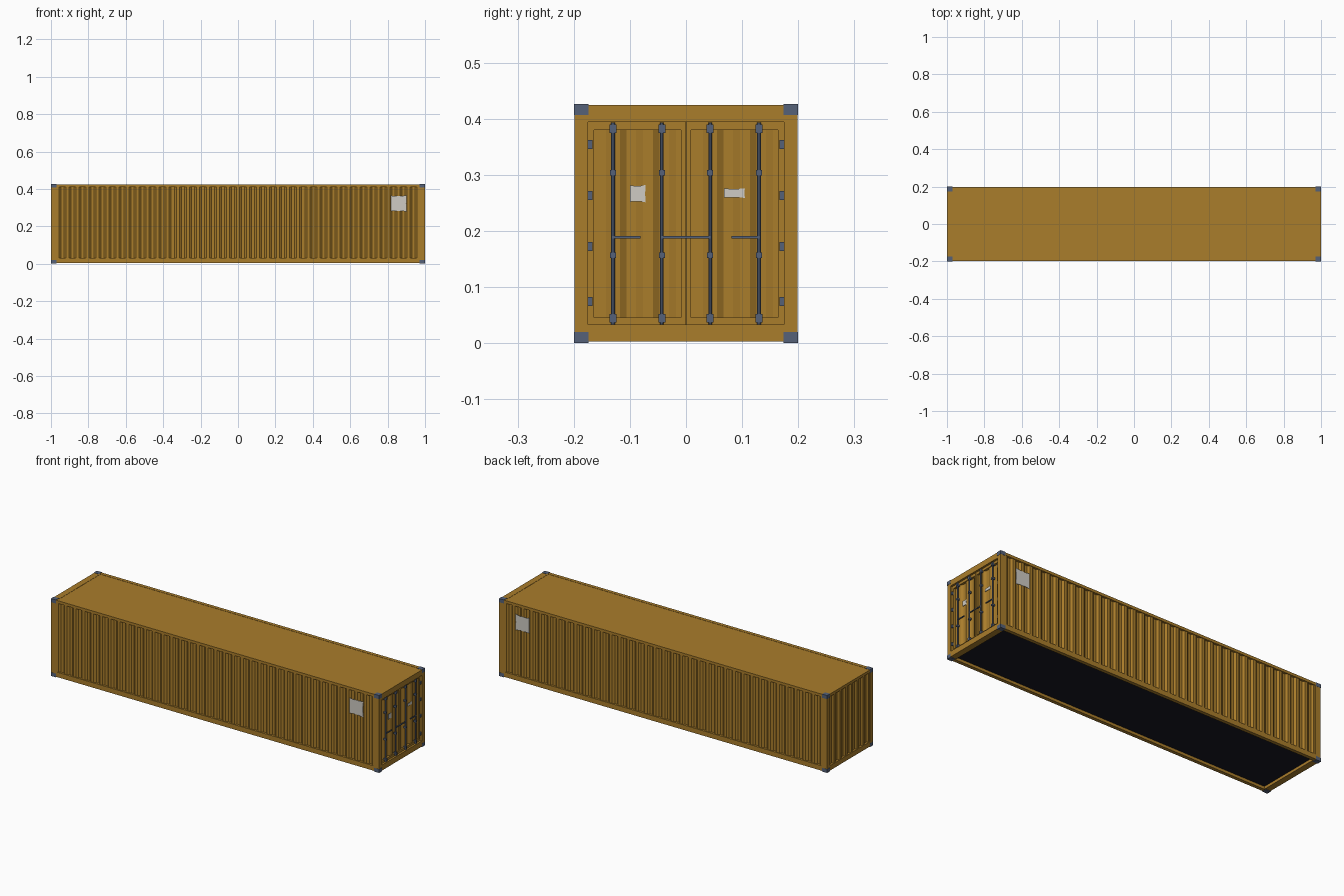
import bpy
import bmesh
from mathutils import Vector

cube = bpy.data.objects.get("Cube")
if cube:
    bpy.data.objects.remove(cube)


def material(name, rgb):
    mat = bpy.data.materials.new(name)
    mat.use_nodes = True
    mat.diffuse_color = (*rgb, 1)
    mat.node_tree.nodes["Principled BSDF"].inputs["Base Color"].default_value = (*rgb, 1)
    return mat


OCHRE = material("ochre paint", (0.4, 0.205, 0.024))
STEEL = material("blue grey steel", (0.09, 0.12, 0.19))
WHITE = material("label white", (0.62, 0.6, 0.55))
DARK = material("dark floor", (0.009, 0.009, 0.016))


# Each placement turns (across, up, outward) into x, y, z
def on_side(s):
    return lambda u, v, d: Vector((u, s * d, v))


def on_end(s):
    return lambda u, v, d: Vector((s * d, u, v))


def finish(name, bm, mat):
    bmesh.ops.recalc_face_normals(bm, faces=bm.faces)
    mesh = bpy.data.meshes.new(name)
    bm.to_mesh(mesh)
    bm.free()
    mesh.materials.append(mat)
    obj = bpy.data.objects.new(name, mesh)
    bpy.context.collection.objects.link(obj)
    return obj


def prism(name, low, high, mat):
    """Solid between two matching loops of points."""
    bm = bmesh.new()
    a = [bm.verts.new(p) for p in low]
    b = [bm.verts.new(p) for p in high]
    bm.faces.new(a)
    bm.faces.new(b)
    for i in range(len(a)):
        j = (i + 1) % len(a)
        bm.faces.new((a[i], a[j], b[j], b[i]))
    return finish(name, bm, mat)


def corners(u0, u1, v0, v1):
    return [(u0, v0), (u1, v0), (u1, v1), (u0, v1)]


def slab(name, place, u0, u1, v0, v1, d0, d1, mat):
    loop = corners(u0, u1, v0, v1)
    return prism(name, [place(u, v, d0) for u, v in loop],
                 [place(u, v, d1) for u, v in loop], mat)


def ring(name, place, outer, inner, d0, d1):
    """Rectangular frame with a rectangular opening."""
    bm = bmesh.new()
    loops = [[bm.verts.new(place(u, v, d)) for u, v in corners(*rect)]
             for rect, d in ((outer, d0), (outer, d1), (inner, d1), (inner, d0))]
    for k in range(4):
        a, b = loops[k], loops[(k + 1) % 4]
        for i in range(4):
            j = (i + 1) % 4
            bm.faces.new((a[i], a[j], b[j], b[i]))
    return finish(name, bm, OCHRE)


def corrugated(name, place, profile, v0, v1, back):
    """Upright folded sheet from (across, outward) points."""
    loop = profile + [(profile[-1][0], back), (profile[0][0], back)]
    return prism(name, [place(u, v0, d) for u, d in loop],
                 [place(u, v1, d) for u, d in loop], OCHRE)


def folds(u0, u1, count, crest, groove):
    pitch = (u1 - u0) / count
    points = []
    for i in range(count):
        for t, d in ((0.15, crest), (0.35, groove), (0.65, groove), (0.85, crest)):
            points.append((u0 + (i + t) * pitch, d))
    return [(u0, crest)] + points + [(u1, crest)]


def label(name, place, u0, u1, v0, v1, d):
    """Thin plate with slightly wavy edges."""
    w, h = u1 - u0, v1 - v0
    shape = [(0, 0.03), (0.35, 0.06), (0.7, 0.05), (1, 0), (0.97, 0.5),
             (1, 1), (0.65, 0.95), (0.3, 0.95), (0, 0.98)]
    pts = [(u0 + a * w, v0 + b * h) for a, b in shape]
    prism(name, [place(u, v, d) for u, v in pts],
          [place(u, v, d + 0.0015) for u, v in pts], WHITE)


# Long side walls, with frame, folded sheet and label
for s, side in ((-1, "right"), (1, "left")):
    place = on_side(s)
    ring(side + "_side_frame", place, (-0.999, 0.999, 0.003, 0.425),
         (-0.965, 0.965, 0.03, 0.41), 0.18, 0.199)
    corrugated(side + "_side_wall", place, folds(-0.966, 0.966, 36, 0.1955, 0.187),
               0.029, 0.411, 0.182)
    label(side + "_side_label", place, 0.818, 0.902, 0.278, 0.366, 0.1957)

# End frames
door_end, blank_end = on_end(1), on_end(-1)
ring("door_frame", door_end, (-0.199, 0.199, 0.003, 0.425),
     (-0.175, 0.175, 0.033, 0.394), 0.965, 0.999)
ring("blank_end_frame", blank_end, (-0.199, 0.199, 0.003, 0.425),
     (-0.175, 0.175, 0.03, 0.41), 0.965, 0.999)
corrugated("blank_end_wall", blank_end, folds(-0.176, 0.176, 7, 0.9955, 0.987),
           0.029, 0.411, 0.98)

# Roof and floor, set in between the rails
flat = lambda u, v, d: Vector((u, v, d))
slab("roof", flat, -0.97, 0.97, -0.182, 0.182, 0.405, 0.4237, OCHRE)
slab("floor", flat, -0.97, 0.97, -0.182, 0.182, 0.018, 0.03, DARK)

# Corner castings
for sx in (-1, 1):
    for sy in (-1, 1):
        for z, level in ((0, "bottom"), (0.4065, "top")):
            x0, x1 = sorted((sx, sx * 0.97))
            y0, y1 = sorted((sy * 0.2, sy * 0.174))
            slab(level + "_corner_casting", flat, x0, x1, y0, y1, z, z + 0.02, STEEL)

# Door leaves with folded panels
slab("door_backing", door_end, -0.176, 0.176, 0.03, 0.4, 0.96, 0.972, OCHRE)
for s, side in ((-1, "right"), (1, "left")):
    u0, u1 = sorted((s * 0.0005, s * 0.175))
    p0, p1 = sorted((s * 0.009, s * 0.164))
    ring(side + "_door_leaf", door_end, (u0, u1, 0.033, 0.394),
         (p0, p1, 0.046, 0.38), 0.965, 0.988)
    crest, groove = 0.984, 0.976
    profile = [(p0, groove), (p0 + 0.021, groove), (p0 + 0.033, crest)]
    for start in (0.046, 0.105):
        profile += [(p0 + start, crest), (p0 + start + 0.012, groove),
                    (p0 + start + 0.029, groove), (p0 + start + 0.041, crest)]
    profile.append((p1, crest))
    corrugated(side + "_door_panel", door_end, profile, 0.045, 0.381, 0.97)
    # Hinges
    for z in (0.074, 0.172, 0.263, 0.354):
        h0, h1 = sorted((s * 0.167, s * 0.1745))
        slab(side + "_hinge", door_end, h0, h1, z - 0.008, z + 0.008, 0.985, 0.996, STEEL)
    # Locking rods, brackets and handles
    for y, handle_end in ((0.043, 0), (0.13, 0.081)):
        c = s * y
        bpy.ops.mesh.primitive_cylinder_add(vertices=8, radius=0.0033, depth=0.36,
                                            location=(0.992, c, 0.2135))
        rod = bpy.context.object
        rod.name = side + "_locking_rod"
        rod.data.materials.append(STEEL)
        for z, w, h in ((0.0445, 0.0062, 0.0075), (0.157, 0.0052, 0.0048),
                        (0.304, 0.0052, 0.0048), (0.382, 0.0062, 0.0075)):
            slab(side + "_rod_bracket", door_end, c - w, c + w, z - h, z + h,
                 0.982, 0.997, STEEL)
        g0, g1 = sorted((c, s * handle_end))
        slab(side + "_door_handle", door_end, g0, g1, 0.187, 0.1915, 0.991, 0.996, STEEL)

# Door labels
label("right_door_label", door_end, -0.1, -0.072, 0.251, 0.282, 0.985)
label("left_door_label", door_end, 0.068, 0.105, 0.259, 0.276, 0.985)
